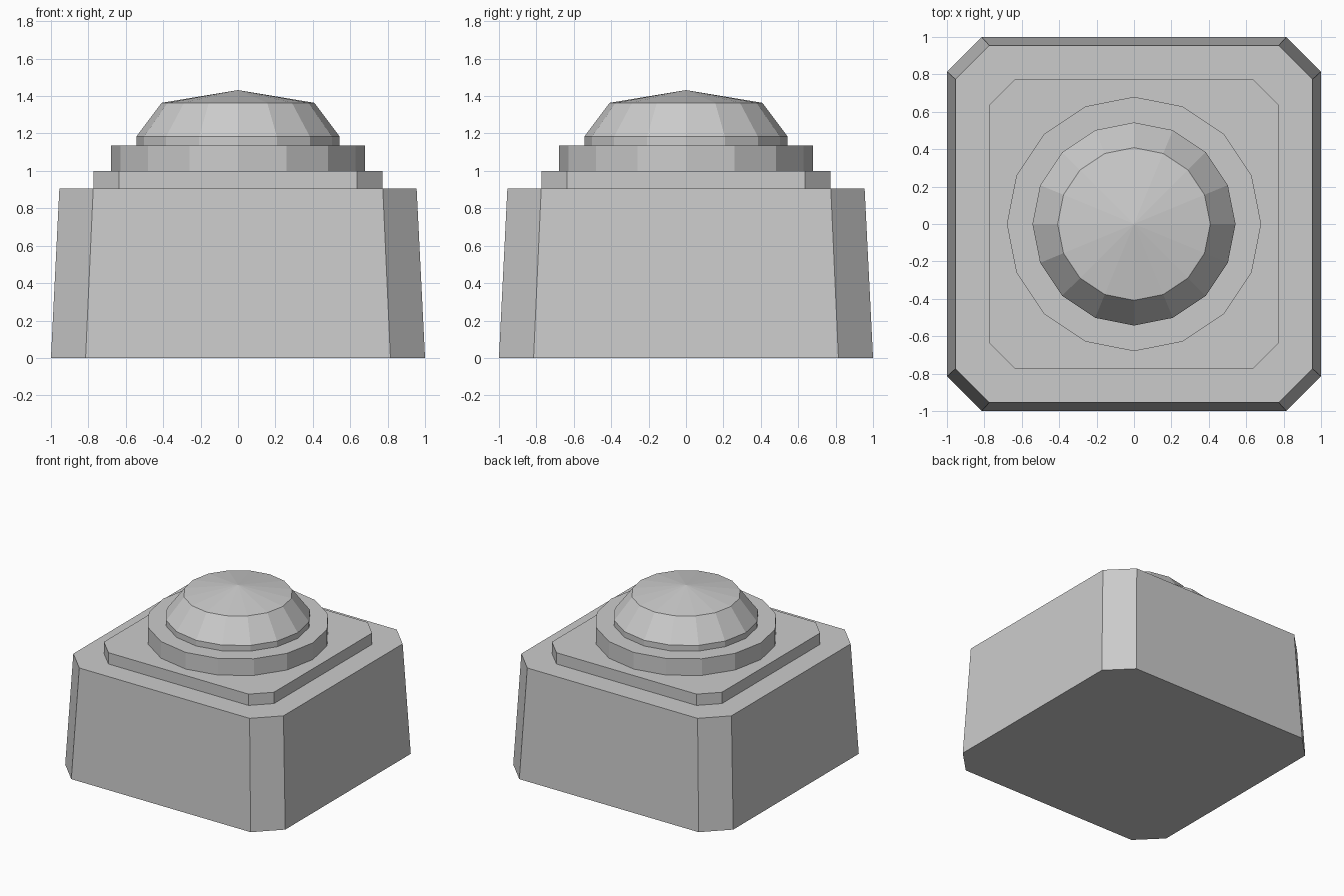
import bpy
import bmesh
from math import cos, sin, tau

cube = bpy.data.objects.get("Cube")
if cube:
    bpy.data.objects.remove(cube, do_unlink=True)

grey = bpy.data.materials.new("plain grey")
grey.use_nodes = True
colour = (0.6, 0.6, 0.6, 1)
grey.diffuse_color = colour
grey.node_tree.nodes["Principled BSDF"].inputs["Base Color"].default_value = colour


def chamfered_square(half, corner, z):
    """Square outline with its four corners cut off."""
    a, b = half, corner
    return [(x, y, z) for x, y in ((a, -b), (a, b), (b, a), (-b, a),
                                   (-a, b), (-a, -b), (-b, -a), (b, -a))]


def circle(radius, z, sides=16):
    return [(radius * cos(tau * i / sides), radius * sin(tau * i / sides), z)
            for i in range(sides)]


def loft(name, outlines, apex=None):
    """Closed flat-shaded solid through stacked outlines, optionally pointed."""
    bm = bmesh.new()
    rings = [[bm.verts.new(p) for p in outline] for outline in outlines]
    n = len(rings[0])
    for low, high in zip(rings, rings[1:]):
        for i in range(n):
            j = (i + 1) % n
            bm.faces.new((low[i], low[j], high[j], high[i]))
    bm.faces.new(rings[0][::-1])
    if apex is None:
        bm.faces.new(rings[-1])
    else:
        tip = bm.verts.new((0, 0, apex))
        for i in range(n):
            bm.faces.new((rings[-1][i], rings[-1][(i + 1) % n], tip))
    mesh = bpy.data.meshes.new(name)
    bm.to_mesh(mesh)
    bm.free()
    mesh.materials.append(grey)
    obj = bpy.data.objects.new(name, mesh)
    bpy.context.collection.objects.link(obj)
    return obj


# Tapered housing with cut corners
loft("housing", [chamfered_square(1, 0.815, 0), chamfered_square(0.955, 0.774, 0.907)])

# Thin plate on the housing
loft("top_plate", [chamfered_square(0.773, 0.637, 0.907), chamfered_square(0.773, 0.637, 1)])

# Round collar
loft("collar", [circle(0.68, 1), circle(0.68, 1.137)])

# Domed button with a pointed cap
loft("button", [circle(0.543, 1.137), circle(0.543, 1.184), circle(0.408, 1.364)], apex=1.432)
